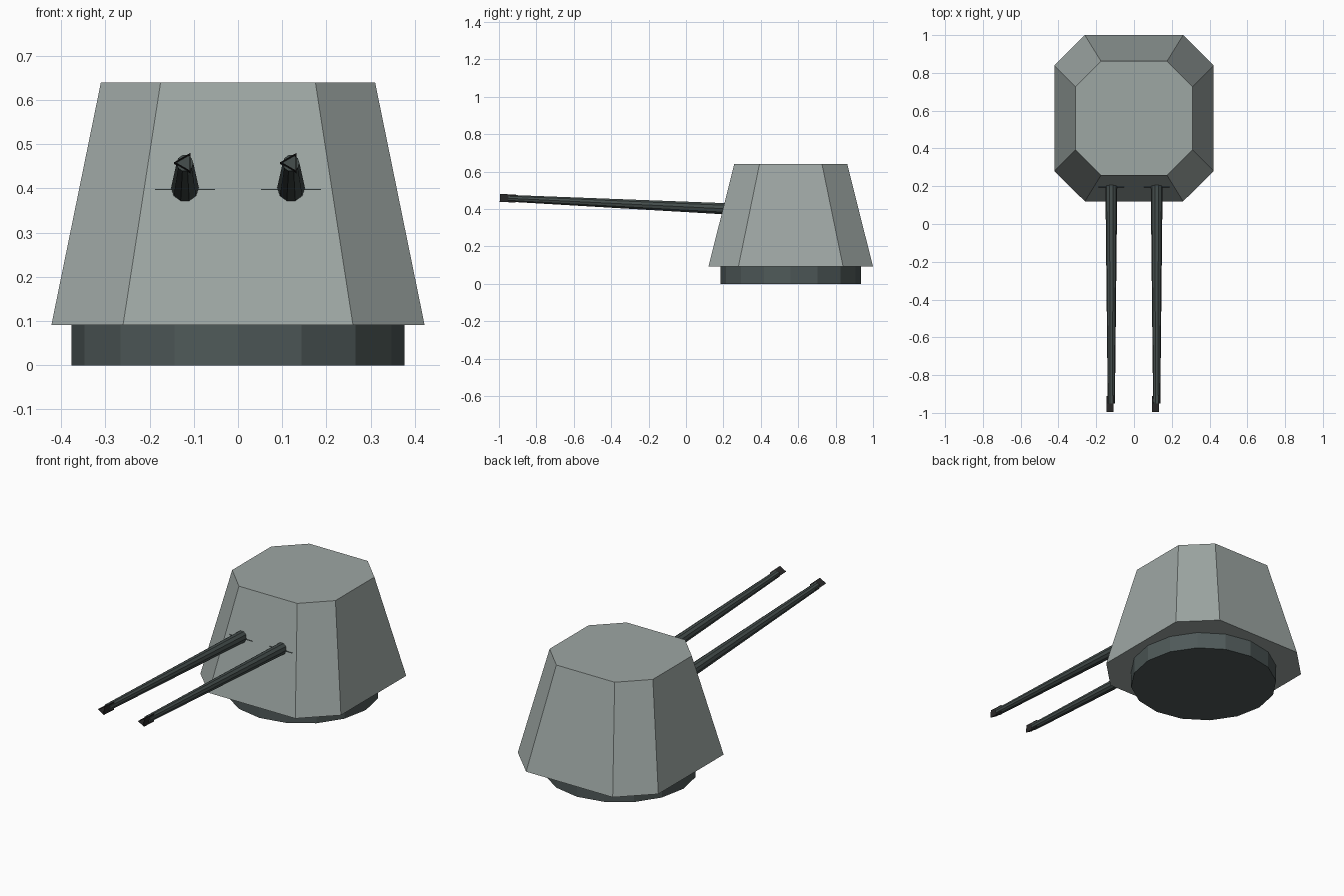
import bpy, bmesh, math
from mathutils import Vector, Matrix

if "Cube" in bpy.data.objects:
    bpy.data.objects.remove(bpy.data.objects["Cube"])


def material(name, rgb):
    m = bpy.data.materials.new(name)
    m.diffuse_color = (*rgb, 1)
    m.use_nodes = True
    m.node_tree.nodes["Principled BSDF"].inputs["Base Color"].default_value = m.diffuse_color
    return m


HULL = material("hull grey", (0.34, 0.385, 0.37))
STEEL = material("dark steel", (0.078, 0.1, 0.099))
BARREL = material("barrel steel", (0.058, 0.075, 0.072))
MUZZLE = material("muzzle black", (0.022, 0.021, 0.021))


def loft(name, rings, mat, caps=True):
    """Join equal-length rings of points with quads, optionally closing the ends."""
    bm = bmesh.new()
    loops = [[bm.verts.new(p) for p in r] for r in rings]
    n = len(loops[0])
    for a, b in zip(loops, loops[1:]):
        for i in range(n):
            j = (i + 1) % n
            bm.faces.new((a[i], a[j], b[j], b[i]))
    if caps:
        bm.faces.new(loops[0][::-1])
        bm.faces.new(loops[-1])
    bmesh.ops.recalc_face_normals(bm, faces=bm.faces)
    me = bpy.data.meshes.new(name)
    bm.to_mesh(me)
    bm.free()
    me.materials.append(mat)
    ob = bpy.data.objects.new(name, me)
    bpy.context.collection.objects.link(ob)
    return ob


def circle(center, radius, sides, rot=None, start=0.0):
    rot = rot or Matrix.Identity(3)
    pts = []
    for i in range(sides):
        a = start + 2 * math.pi * i / sides
        pts.append(Vector(center) + rot @ Vector((radius * math.cos(a), radius * math.sin(a), 0)))
    return pts


def chamfered(hx, y0, y1, cx, cy, z):
    """Rectangle with cut corners: half width hx, corner cut cx by cy."""
    a, b = hx - cx, hx
    return [(-a, y0, z), (a, y0, z), (b, y0 + cy, z), (b, y1 - cy, z),
            (a, y1, z), (-a, y1, z), (-b, y1 - cy, z), (-b, y0 + cy, z)]


# Turning ring under the turret
loft("turret_ring", [circle((0, 0.56, z), 0.376, 16) for z in (0, 0.092)], STEEL)

# Armoured housing, tapered with cut corners
loft("turret_housing", [chamfered(0.422, 0.12, 1.0, 0.162, 0.16, 0.091),
                        chamfered(0.31, 0.258, 0.862, 0.135, 0.135, 0.64)], HULL)

# Twin guns, raised slightly towards the muzzle
rear, tip = Vector((0, 0.25, 0.399)), Vector((0, -0.99, 0.459))
axis = (tip - rear).normalized()
side = Vector((1, 0, 0))
rot = Matrix((side, axis.cross(side), axis)).transposed()

for label, x in (("left", -0.12), ("right", 0.12)):
    off = Vector((x, 0, 0))
    at = lambda y: off + rear + axis * ((y - rear.y) / axis.y)
    loft(label + "_barrel", [circle(at(0.25), 0.032, 10, rot),
                             circle(at(-0.95), 0.019, 10, rot)], BARREL)
    # Three-sided open muzzle sleeve, walls given a little thickness
    sleeve = [(-0.91, 0.0245), (-0.995, 0.0245), (-0.995, 0.021), (-0.91, 0.021), (-0.91, 0.0245)]
    loft(label + "_muzzle", [circle(at(y), r, 3, rot, math.pi) for y, r in sleeve], MUZZLE, False)
    # Thin trunnion plate just breaking through the front armour
    loft(label + "_trunnion_plate",
         [[(x + s * 0.068, y, z) for s, y in ((-1, 0.194), (1, 0.194), (1, 0.3), (-1, 0.3))]
          for z in (0.396, 0.399)], STEEL)
